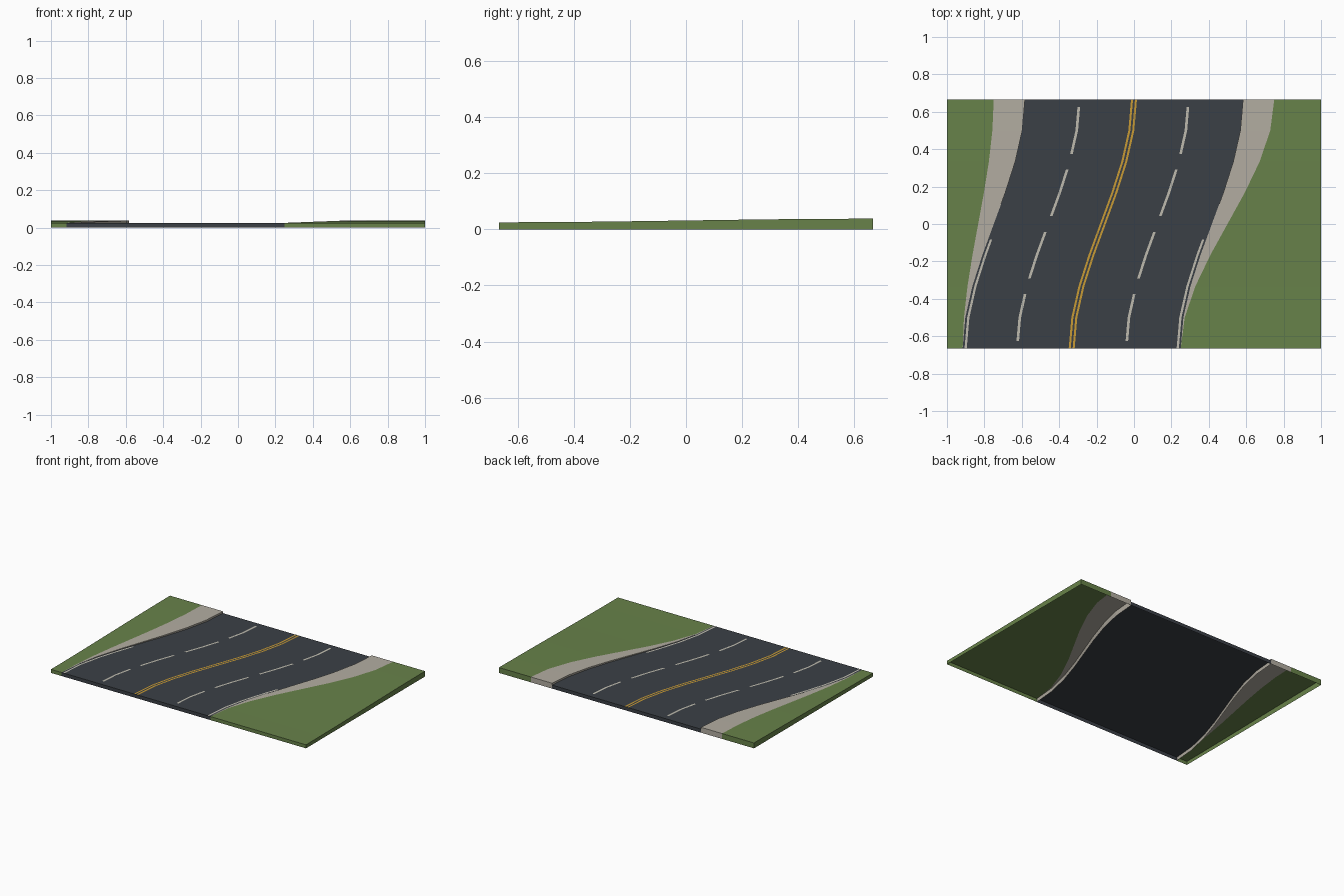
import bpy, bmesh, math

cube = bpy.data.objects.get("Cube")
if cube:
    bpy.data.objects.remove(cube, do_unlink=True)

DEPTH = 2 / 3          # half length of the tile along y
ROAD = 0.583           # half width of the road
SEGS = 8
ROAD_Z, RISE, PAVE = 0.025, 0.013, 0.167
KNOTS = [-DEPTH + 2 * DEPTH * i / SEGS for i in range(SEGS + 1)]


def material(name, rgb):
    m = bpy.data.materials.new(name)
    m.use_nodes = True
    m.diffuse_color = (*rgb, 1)
    m.node_tree.nodes["Principled BSDF"].inputs["Base Color"].default_value = (*rgb, 1)
    return m


GRASS = material("grass green", (0.138, 0.224, 0.068))
ASPHALT = material("asphalt grey", (0.044, 0.051, 0.061))
CONCRETE = material("pavement beige", (0.45, 0.42, 0.36))
WHITE = material("marking white", (0.52, 0.50, 0.43))
YELLOW = material("marking yellow", (0.58, 0.33, 0.035))


def ease(y):
    """Smooth step from front to back, straight between the knots."""
    t = min(max((y + DEPTH) / (2 * DEPTH), 0), 1) * SEGS
    i = min(int(t), SEGS - 1)
    a, b = [(k / SEGS) ** 2 * (3 - 2 * k / SEGS) for k in (i, i + 1)]
    return a + (b - a) * (t - i)


def centre(y):
    return (ease(y) - 1) / 3


def ground_z(y):
    return ROAD_Z + RISE * ease(y)


def road_z(y):
    return ROAD_Z


def paint_z(y):
    return ROAD_Z + 0.001


def strip(name, mat, left, right, height, skirts="", y0=-DEPTH, y1=DEPTH):
    """Top sheet between two edge curves, with walls to the ground on chosen sides."""
    ys = [y0] + [k for k in KNOTS if y0 + 1e-4 < k < y1 - 1e-4] + [y1]
    bm = bmesh.new()
    a = [bm.verts.new((left(y), y, height(y))) for y in ys]
    b = [bm.verts.new((right(y), y, height(y))) for y in ys]
    for i in range(len(ys) - 1):
        bm.faces.new((a[i], b[i], b[i + 1], a[i + 1]))
    # Each edge runs so that its wall faces outwards
    edges = {"front": [a[0], b[0]], "back": [b[-1], a[-1]],
             "right": b, "left": a[::-1]}
    for side in skirts.split():
        top = edges[side]
        low = [bm.verts.new((v.co.x, v.co.y, 0)) for v in top]
        for i in range(len(top) - 1):
            bm.faces.new((low[i], low[i + 1], top[i + 1], top[i]))
    bmesh.ops.remove_doubles(bm, verts=bm.verts, dist=1e-5)
    mesh = bpy.data.meshes.new(name)
    bm.to_mesh(mesh)
    bm.free()
    mesh.materials.append(mat)
    obj = bpy.data.objects.new(name, mesh)
    bpy.context.collection.objects.link(obj)
    return obj


def painted_line(name, mat, offset, width, y0=-DEPTH, y1=DEPTH):
    strip(name, mat, lambda y: centre(y) + offset - width / 2,
          lambda y: centre(y) + offset + width / 2, paint_z, "", y0, y1)


# Road bed
strip("road", ASPHALT, lambda y: centre(y) - ROAD, lambda y: centre(y) + ROAD,
      road_z, "front back")

# Pavements widening to the back, and grass out to the tile edge
for side, label in ((1, "left"), (-1, "right")):
    def kerb(y, s=side):
        return centre(y) + s * ROAD

    def verge(y, s=side):
        return centre(y) + s * (ROAD + PAVE * ease(y))

    def border(y, s=side):
        return s

    if side > 0:
        strip(label + "_pavement", CONCRETE, kerb, verge, ground_z, "left back")
        strip(label + "_grass", GRASS, verge, border, ground_z, "front back right")
    else:
        strip(label + "_pavement", CONCRETE, verge, kerb, ground_z, "right back")
        strip(label + "_grass", GRASS, border, verge, ground_z, "front back left")

    # Markings on this half of the road
    painted_line(label + "_centre_line", YELLOW, side * 0.0105, 0.011)
    painted_line(label + "_edge_line", WHITE, side * 0.567, 0.012, y1=-1 / 12)
    for n in range(4):
        mid = -0.5 + n / 3
        painted_line(f"{label}_lane_dash_{n + 1}", WHITE, side * 0.2917, 0.014,
                     mid - 0.125, mid + 0.125)
